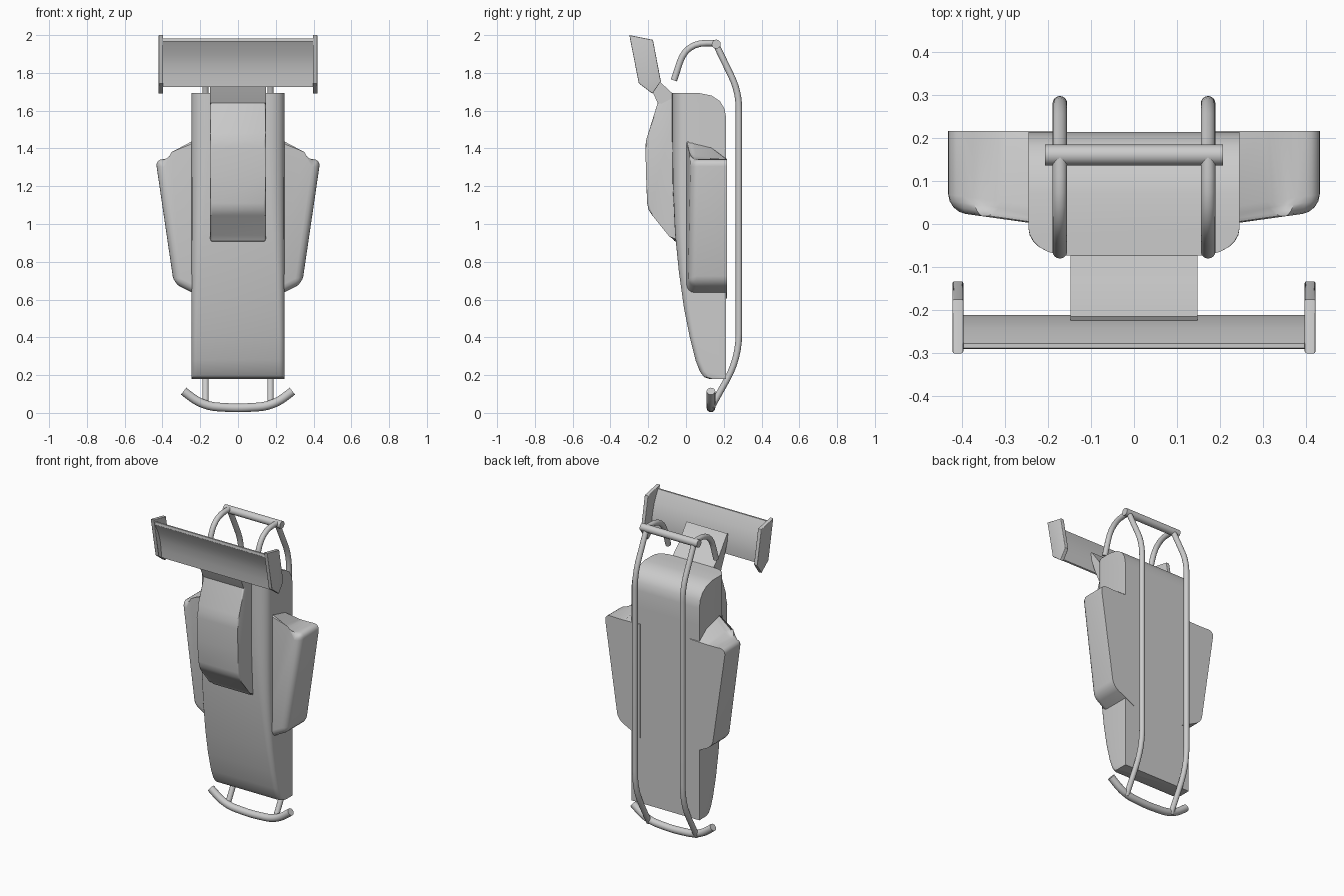
import bpy, bmesh, math
from mathutils import Vector

if "Cube" in bpy.data.objects:
    bpy.data.objects.remove(bpy.data.objects["Cube"])


def finish(name, bm, angle=35):
    bmesh.ops.recalc_face_normals(bm, faces=bm.faces)
    me = bpy.data.meshes.new(name)
    bm.to_mesh(me)
    bm.free()
    ob = bpy.data.objects.new(name, me)
    bpy.context.collection.objects.link(ob)
    bpy.ops.object.select_all(action='DESELECT')
    ob.select_set(True)
    bpy.context.view_layer.objects.active = ob
    bpy.ops.object.shade_smooth_by_angle(angle=math.radians(angle))
    return ob


def loft(bm, rings):
    vs = [[bm.verts.new(p) for p in r] for r in rings]
    n = len(rings[0])
    for a, b in zip(vs, vs[1:]):
        for i in range(n):
            j = (i + 1) % n
            bm.faces.new((a[i], a[j], b[j], b[i]))
    bm.faces.new(vs[0])
    bm.faces.new(vs[-1])
    return vs


def prism(name, yz, x0, x1, bevel=0.0):
    bm = bmesh.new()
    loft(bm, [[(x, y, z) for y, z in yz] for x in (x0, x1)])
    if bevel:
        rim = [e for e in bm.edges if abs(e.verts[0].co.x - e.verts[1].co.x) < 1e-5]
        bmesh.ops.bevel(bm, geom=rim, offset=bevel, segments=3, profile=0.5, affect='EDGES')
    return finish(name, bm)


def rounded(pts, d):
    """Round the interior corners of a path; d is one radius per corner."""
    pts = [Vector(p) for p in pts]
    out = [pts[0]]
    for i in range(1, len(pts) - 1):
        p, r = pts[i], d[i - 1]
        a = p + (pts[i - 1] - p).normalized() * r
        b = p + (pts[i + 1] - p).normalized() * r
        for k in range(7):
            t = k / 6
            out.append(a * (1 - t) ** 2 + p * 2 * t * (1 - t) + b * t * t)
    return out + [pts[-1]]


def tube(name, pts, radius):
    """Sweep a round tube along a path, with flat ends."""
    pts = [Vector(p) for p in pts]
    bm = bmesh.new()
    rings = []
    # paths are planar, so one fixed normal keeps the rings aligned
    nrm = Vector((0, 1, 0)) if max(abs(p.y - pts[0].y) for p in pts) < 1e-5 else Vector((1, 0, 0))
    for i, p in enumerate(pts):
        t = (pts[min(i + 1, len(pts) - 1)] - pts[max(i - 1, 0)]).normalized()
        side = t.cross(nrm)
        rings.append([p + (nrm * math.cos(a) + side * math.sin(a)) * radius
                      for a in (k * math.tau / 16 for k in range(16))])
    loft(bm, rings)
    return finish(name, bm, 50)


# main body: stations of (z, front y, back y, corner width, corner depth)
stations = [
    (0.18, 0.125, 0.213, 0.03, 0.02), (0.19, 0.095, 0.213, 0.03, 0.025),
    (0.22, 0.073, 0.213, 0.03, 0.03), (0.28, 0.05, 0.213, 0.03, 0.03),
    (0.40, 0.02, 0.213, 0.03, 0.03), (0.55, -0.01, 0.213, 0.035, 0.035),
    (0.75, -0.038, 0.213, 0.045, 0.04), (0.95, -0.058, 0.213, 0.06, 0.05),
    (1.20, -0.07, 0.213, 0.08, 0.06), (1.45, -0.073, 0.213, 0.09, 0.065),
    (1.56, -0.073, 0.213, 0.09, 0.065), (1.61, -0.073, 0.204, 0.09, 0.065),
    (1.65, -0.073, 0.18, 0.09, 0.065), (1.68, -0.073, 0.135, 0.09, 0.065),
    (1.693, -0.073, 0.07, 0.09, 0.065)]
W = 0.245
rings = []
for z, yf, yb, cw, cd in stations:
    arc = [(W - cw + cw * math.cos(a), yf + cd - cd * math.sin(a))
           for a in (k * math.pi / 12 for k in range(7))]
    half = [(W, yb)] + arc
    rings.append([(x, y, z) for x, y in half] + [(-x, y, z) for x, y in reversed(half)])
bm = bmesh.new()
loft(bm, rings)
finish("main_body", bm)

# side pods: flat back, rounded front, shoulder rising toward the body at the front
outline = [(0.18, 1.51), (0.335, 1.34), (0.437, 1.345), (0.34, 0.685), (0.18, 0.605)]
for s, side in ((1, "right"), (-1, "left")):
    bm = bmesh.new()
    front = [(s * x, 0.003 + (x - 0.245) * 0.14, z) for x, z in outline]
    back = [(s * x, 0.216, min(z, 1.345)) for x, z in outline]
    loft(bm, [front, back])
    edges = [e for e in bm.edges if not all(v.co.y > 0.2 for v in e.verts)
             and not all(abs(v.co.x) < 0.2 for v in e.verts)]
    bmesh.ops.bevel(bm, geom=edges, offset=0.04, segments=4, profile=0.5, affect='EDGES')
    finish("side_pod_" + side, bm, 40)

# cabin bulge
prism("cabin", [(-0.03, 0.90), (-0.062, 0.91), (-0.078, 0.94), (-0.178, 1.045), (-0.198, 1.075),
                (-0.206, 1.11), (-0.211, 1.25), (-0.215, 1.40), (-0.212, 1.44), (-0.20, 1.48),
                (-0.15, 1.64), (-0.07, 1.68), (-0.03, 1.68)], -0.147, 0.147, 0.012)

# wing mount
prism("wing_mount", [(-0.05, 1.66), (-0.07, 1.69), (-0.135, 1.75), (-0.215, 1.86), (-0.23, 1.85),
                     (-0.19, 1.73), (-0.15, 1.64), (-0.06, 1.62)], -0.147, 0.147)

# wing blade with hollow front
prism("wing", [(-0.222, 1.725), (-0.226, 1.78), (-0.236, 1.84), (-0.255, 1.90), (-0.29, 1.965),
               (-0.288, 1.982), (-0.277, 1.982), (-0.24, 1.91), (-0.22, 1.84), (-0.211, 1.78),
               (-0.212, 1.728)], -0.405, 0.405)

# wing end plates
for s, side in ((1, "right"), (-1, "left")):
    prism("wing_end_plate_" + side, [(-0.30, 2.0), (-0.175, 1.975), (-0.133, 1.755),
                                     (-0.178, 1.69), (-0.25, 1.745)], s * 0.396, s * 0.421, 0.004)

# frame rails
for s, side in ((1, "right"), (-1, "left")):
    x = s * 0.172
    hook = rounded([(x, -0.064, 1.76), (x, 0.0, 1.958), (x, 0.157, 1.958)], [0.11])
    rail = rounded([(x, 0.157, 1.955), (x, 0.28, 1.70), (x, 0.28, 0.29), (x, 0.135, 0.03)],
                   [0.09, 0.13])
    tube("frame_hook_" + side, hook, 0.017)
    tube("frame_rail_" + side, rail, 0.017)

# top cross bar
tube("cross_bar", [(-0.206, 0.16, 1.952), (0.206, 0.16, 1.952)], 0.024)

# bumper bar
tube("bumper", rounded([(-0.288, 0.132, 0.115), (-0.185, 0.132, 0.036), (0, 0.132, 0.025),
                        (0.185, 0.132, 0.036), (0.288, 0.132, 0.115)], [0.08, 0.05, 0.08]), 0.023)
